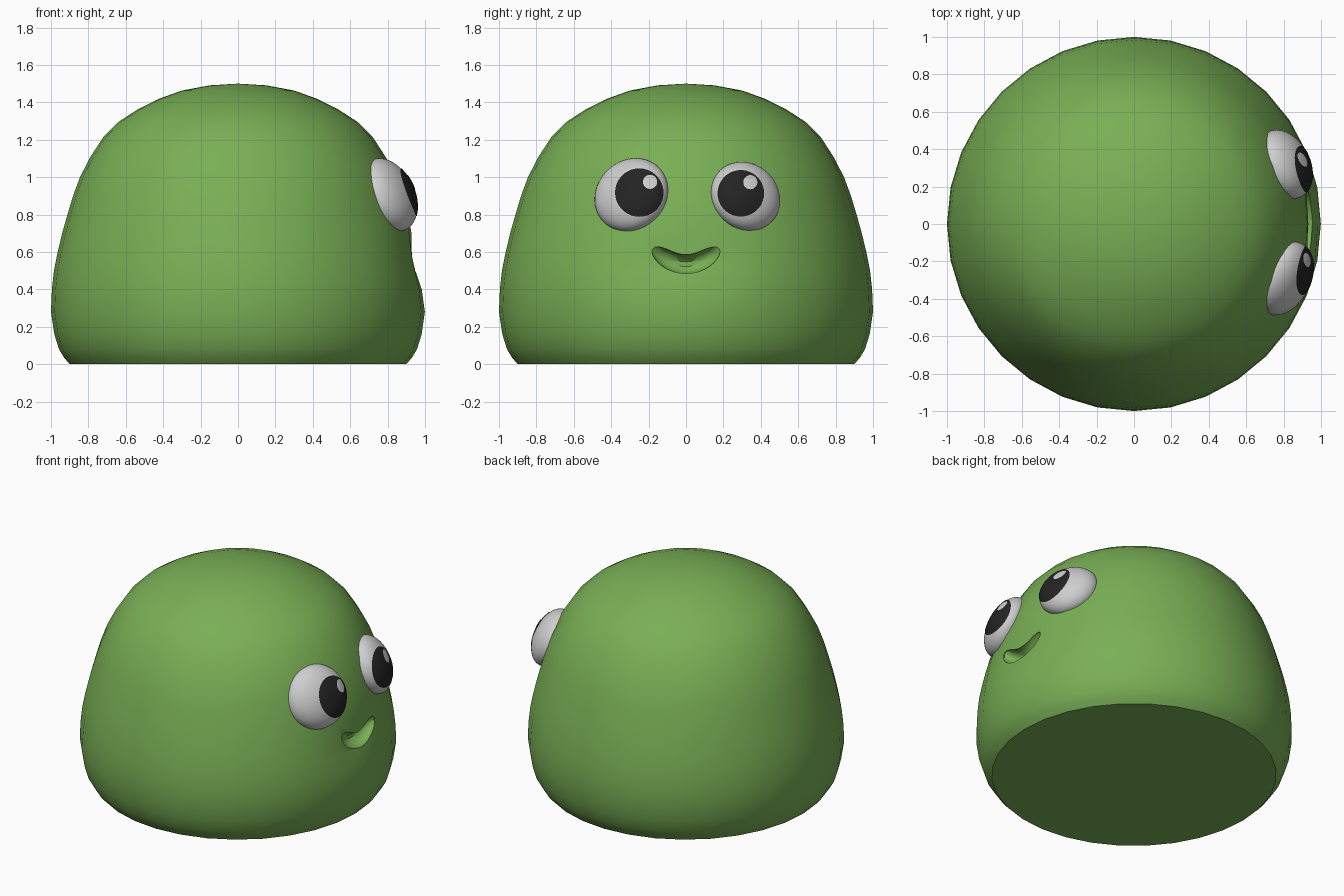
import bpy, bmesh, math
from mathutils import Vector, Matrix

if "Cube" in bpy.data.objects:
    bpy.data.objects.remove(bpy.data.objects["Cube"])


def material(name, rgb):
    m = bpy.data.materials.new(name)
    m.diffuse_color = (*rgb, 1)
    m.use_nodes = True
    m.node_tree.nodes["Principled BSDF"].inputs["Base Color"].default_value = m.diffuse_color
    return m


GREEN = material("leaf green", (0.19, 0.43, 0.09))
WHITE = material("eye white", (0.62, 0.62, 0.62))
BLACK = material("pupil black", (0.017, 0.017, 0.017))


def make_object(name, bm, mat, angle=40):
    bmesh.ops.recalc_face_normals(bm, faces=bm.faces)
    mesh = bpy.data.meshes.new(name)
    bm.to_mesh(mesh)
    bm.free()
    ob = bpy.data.objects.new(name, mesh)
    bpy.context.collection.objects.link(ob)
    mesh.materials.append(mat)
    smooth(ob, angle)
    return ob


def smooth(ob, angle):
    bpy.ops.object.select_all(action='DESELECT')
    ob.select_set(True)
    bpy.context.view_layer.objects.active = ob
    bpy.ops.object.shade_smooth_by_angle(angle=math.radians(angle))


def loft(bm, loops):
    """Bridge closed rings of equal length."""
    rings = [[bm.verts.new(p) for p in loop] for loop in loops]
    for a, b in zip(rings, rings[1:]):
        for i in range(len(a)):
            j = (i + 1) % len(a)
            bm.faces.new((a[i], a[j], b[j], b[i]))
    return rings


# Body: lathed dome with a shallow dent around the mouth
PROFILE = [(0.90, 0), (0.93, 0.035), (0.957, 0.08), (0.982, 0.16), (1.0, 0.28),
           (0.995, 0.40), (0.984, 0.50), (0.964, 0.60), (0.94, 0.70),
           (0.912, 0.80), (0.882, 0.90), (0.845, 1.0), (0.79, 1.107),
           (0.72, 1.215), (0.64, 1.295), (0.54, 1.36), (0.42, 1.42),
           (0.30, 1.463), (0.15, 1.491)]
SIDES = 32


def body_point(r, z, i):
    a = 2 * math.pi * i / SIDES
    x, y = r * math.cos(a), r * math.sin(a)
    if x > 0:
        x -= 0.04 * math.exp(-(y / 0.25) ** 2 - ((z - 0.55) / 0.14) ** 2)
    return x, y, z


bm = bmesh.new()
rings = loft(bm, [[body_point(r, z, i) for i in range(SIDES)] for r, z in PROFILE])
bm.faces.new(rings[0])
top = bm.verts.new((0, 0, 1.5))
for i in range(SIDES):
    bm.faces.new((rings[-1][i], rings[-1][(i + 1) % SIDES], top))
body = make_object("body", bm, GREEN)


# Mouth: crescent pocket narrowing inwards, cut from the body
def crescent(x, s, n=20):
    pts = []
    for k in range(2 * n):
        a = math.pi * k / n
        t = math.cos(a)
        h = 0.05 * s * math.copysign(math.sqrt(max(0, 1 - t ** 4)), math.sin(a))
        t *= 0.3 + 0.7 * s
        slope = 2 * 0.085 * t / 0.175
        nrm = math.hypot(slope, 1)
        pts.append((x, 0.175 * t - h * slope / nrm, 0.535 + 0.085 * t * t + h / nrm))
    return pts


bm = bmesh.new()
rings = loft(bm, [crescent(1.1, 1), crescent(0.918, 1), crescent(0.89, 0.75), crescent(0.868, 0.25)])
bm.faces.new(rings[0])
bm.faces.new(rings[-1])
cutter = make_object("mouth_cutter", bm, GREEN)
cutter.hide_render = True
mod = body.modifiers.new("mouth", 'BOOLEAN')
mod.operation = 'DIFFERENCE'
mod.solver = 'EXACT'
mod.object = cutter
bpy.context.view_layer.objects.active = body
bpy.ops.object.modifier_apply(modifier=mod.name)
bpy.data.objects.remove(cutter)
smooth(body, 40)


# Eyes: flattened spheres, with pupil and glint plates following their surface
def plate(name, mat, c, frame, axes, py, pz, r, lift):
    """Disc seen along x, projected onto the front of the eye."""
    inv = frame.transposed()
    d = inv @ Vector((1, 0, 0))

    def project(y, z):
        o = inv @ Vector((0, y - c.y, z - c.z))
        A = sum((d[i] / axes[i]) ** 2 for i in range(3))
        B = sum(o[i] * d[i] / axes[i] ** 2 for i in range(3))
        C = sum((o[i] / axes[i]) ** 2 for i in range(3)) - 1
        x = (-B + math.sqrt(max(0, B * B - A * C))) / A
        p = o + d * x
        nrm = Vector([p[i] / axes[i] ** 2 for i in range(3)]).normalized()
        return c + frame @ (p + nrm * lift)

    bm = bmesh.new()
    n = 36
    rings = loft(bm, [[project(py + r * k / 6 * math.cos(2 * math.pi * i / n),
                               pz + r * k / 6 * math.sin(2 * math.pi * i / n))
                       for i in range(n)] for k in range(6, 0, -1)])
    mid = bm.verts.new(project(py, pz))
    for i in range(n):
        bm.faces.new((rings[-1][i], rings[-1][(i + 1) % n], mid))
    bmesh.ops.recalc_face_normals(bm, faces=bm.faces)
    if sum(f.normal.x for f in bm.faces) < 0:
        bmesh.ops.reverse_faces(bm, faces=bm.faces)
    mesh = bpy.data.meshes.new(name)
    bm.to_mesh(mesh)
    bm.free()
    ob = bpy.data.objects.new(name, mesh)
    bpy.context.collection.objects.link(ob)
    mesh.materials.append(mat)
    smooth(ob, 60)


def eye(side, c, radius, azimuth, pupil, glint):
    c = Vector(c)
    axes = (radius, radius, 0.12)
    az, el = math.radians(azimuth), math.radians(24)
    n = Vector((math.cos(az) * math.cos(el), math.sin(az) * math.cos(el), math.sin(el)))
    frame = n.to_track_quat('Z', 'Y').to_matrix()
    bm = bmesh.new()
    bmesh.ops.create_uvsphere(bm, u_segments=48, v_segments=28, radius=1)
    bm.transform(Matrix.Translation(c) @ frame.to_4x4() @ Matrix.Diagonal((*axes, 1)))
    make_object(side + "_eyeball", bm, WHITE, 60)
    plate(side + "_pupil", BLACK, c, frame, axes, *pupil, 0.003)
    plate(side + "_glint", WHITE, c, frame, axes, *glint, 0.006)


eye("left", (0.805, -0.292, 0.905), 0.208, -26, (-0.25, 0.917, 0.128), (-0.193, 0.972, 0.037))
eye("right", (0.805, 0.318, 0.897), 0.195, 26, (0.293, 0.913, 0.123), (0.342, 0.97, 0.037))
